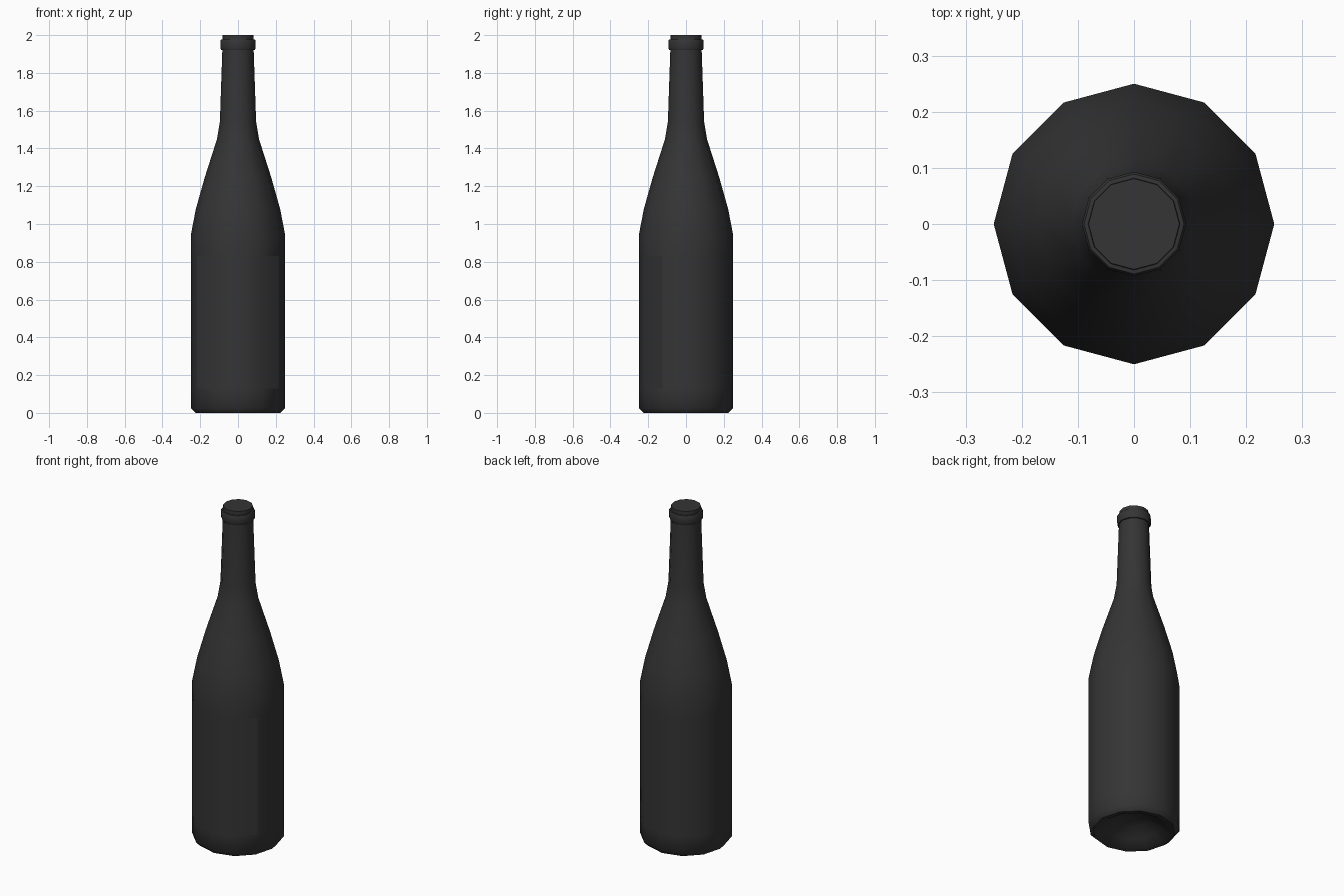
import bpy, bmesh, math

if "Cube" in bpy.data.objects:
    bpy.data.objects.remove(bpy.data.objects["Cube"])

SIDES = 12

glass = bpy.data.materials.new("dark_glass")
glass.diffuse_color = (0.035, 0.035, 0.035, 1)
glass.use_nodes = True
glass.node_tree.nodes["Principled BSDF"].inputs["Base Color"].default_value = glass.diffuse_color


def lathe(name, profile, first=0, count=SIDES, skip=lambda i, j: False, angle=50):
    """Turn a (radius, z) profile around z; radius 0 closes to a point."""
    bm = bmesh.new()
    rings = []
    n = count if count == SIDES else count + 1
    for r, z in profile:
        if r == 0:
            rings.append([bm.verts.new((0, 0, z))] * n)
        else:
            rings.append([bm.verts.new((r * math.cos(2 * math.pi * (first + i) / SIDES),
                                        r * math.sin(2 * math.pi * (first + i) / SIDES), z))
                          for i in range(n)])
    for j in range(len(rings) - 1):
        for i in range(count):
            if skip(i, j):
                continue
            k = (i + 1) % n
            quad = [rings[j][i], rings[j][k], rings[j + 1][k], rings[j + 1][i]]
            bm.faces.new(list(dict.fromkeys(quad)))
    mesh = bpy.data.meshes.new(name)
    bm.to_mesh(mesh)
    bm.free()
    mesh.materials.append(glass)
    ob = bpy.data.objects.new(name, mesh)
    bpy.context.collection.objects.link(ob)
    bpy.ops.object.select_all(action='DESELECT')
    ob.select_set(True)
    bpy.context.view_layer.objects.active = ob
    bpy.ops.object.shade_smooth_by_angle(angle=math.radians(angle))
    return ob


# Bottle body: hollow punt underneath, straight sides, shoulder and neck
LABEL_LOW, LABEL_HIGH = 0.13, 0.83
body = [(0, 0.09), (0.08, 0.075), (0.15, 0.035), (0.19, 0.006), (0.225, 0.0),
        (0.25, 0.025), (0.25, LABEL_LOW), (0.25, LABEL_HIGH), (0.25, 0.94),
        (0.223, 1.08), (0.175, 1.25), (0.111, 1.45), (0.096, 1.54), (0.083, 1.92)]
LABEL_START, LABEL_FACES = 7, 4
lathe("bottle_body", body,
      skip=lambda i, j: j == 6 and LABEL_START <= i < LABEL_START + LABEL_FACES)

# Label panel set flush into the front of the body
lathe("front_label", [(0.25, LABEL_LOW), (0.25, LABEL_HIGH)], LABEL_START, LABEL_FACES)

# Lip ring around the mouth
lathe("lip_ring", [(0.083, 1.92), (0.089, 1.921), (0.093, 1.93),
                   (0.093, 1.97), (0.089, 1.977), (0.082, 1.978)])

# Mouth rim and flat stopper
lathe("stopper", [(0.082, 1.978), (0.081, 2.0), (0, 2.0)])
